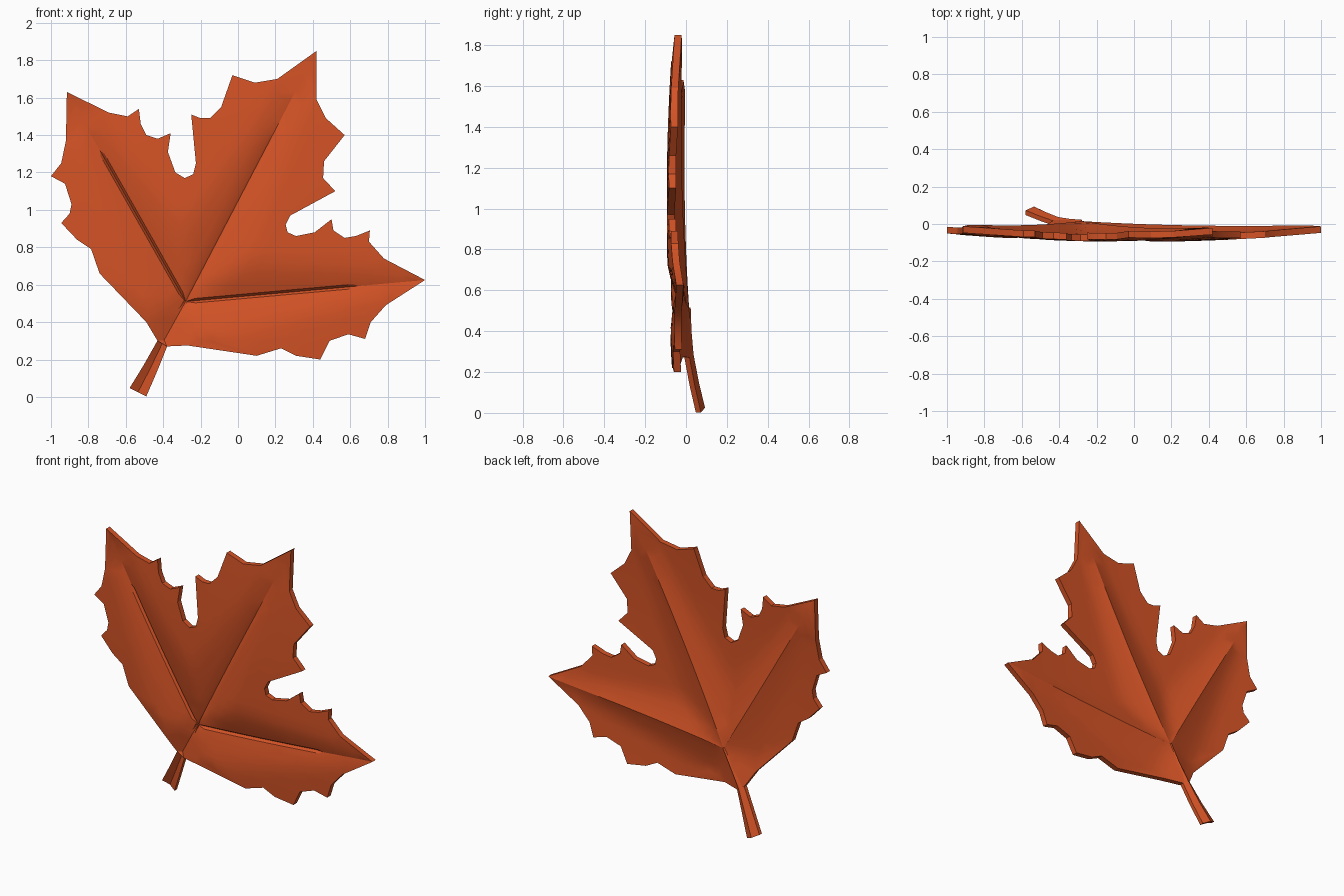
import bpy, bmesh, math
from mathutils import Vector
from mathutils.geometry import delaunay_2d_cdt

if "Cube" in bpy.data.objects:
    bpy.data.objects.remove(bpy.data.objects["Cube"])

leaf_mat = bpy.data.materials.new("autumn orange")
leaf_mat.diffuse_color = (0.66, 0.087, 0.019, 1)
leaf_mat.use_nodes = True
leaf_mat.node_tree.nodes["Principled BSDF"].inputs["Base Color"].default_value = leaf_mat.diffuse_color

# Leaf outline (x, z), clockwise from the stem
OUTLINE = [
    (-.43, .30), (-.49, .40), (-.74, .66), (-.785, .79), (-.86, .84), (-.945, .93), (-.90, .98),
    (-.89, 1.03), (-.925, 1.14), (-1.0, 1.18), (-.945, 1.25), (-.92, 1.37), (-.915, 1.63),
    (-.69, 1.52), (-.59, 1.50), (-.53, 1.54), (-.52, 1.46), (-.49, 1.40), (-.43, 1.38),
    (-.36, 1.41), (-.375, 1.31), (-.335, 1.20), (-.285, 1.17), (-.24, 1.19), (-.225, 1.25),
    (-.25, 1.51), (-.20, 1.49), (-.15, 1.49), (-.09, 1.55), (-.03, 1.72), (.09, 1.68),
    (.21, 1.70), (.42, 1.85), (.42, 1.59), (.47, 1.49), (.57, 1.40), (.46, 1.26), (.455, 1.17),
    (.52, 1.10), (.28, .97), (.255, .92), (.265, .88), (.31, .86), (.41, .88), (.50, .95),
    (.51, .89), (.57, .85), (.63, .86), (.705, .89), (.70, .83), (.78, .74), (1.0, .625),
    (.79, .49), (.71, .40), (.68, .31), (.59, .335), (.49, .30), (.44, .20), (.31, .22),
    (.23, .26), (.10, .22), (-.27, .275), (-.38, .27)]
HUB = Vector((-.28, .51))
TIPS = [Vector(p) for p in ((-.915, 1.63), (.42, 1.85), (1.0, .625))]
STEM_TOP = Vector((-.405, .285))
THICK = 0.0175
GROOVE_END = 0.68


def along(p, a, b):
    """Fraction along segment a-b and distance from it."""
    d = b - a
    t = max(0, min(1, (p - a).dot(d) / d.length_squared))
    return t, (p - a - d * t).length


def middle_y(p):
    """Domed leaf surface with the veins folded backwards."""
    r2 = min(1, (p - Vector((0, 1.0))).length_squared / 1.1)
    lift = 0
    for tip in TIPS:
        t, d = along(p, HUB, tip)
        w = 0.24 * (1 - t) + 0.03
        lift = max(lift, 0.062 * (1 - t) ** 0.7 * max(0, 1 - d / w) ** 1.4)
    t, d = along(p, HUB, STEM_TOP)
    lift = max(lift, 0.062 * max(0, 1 - d / 0.22) ** 1.4)
    return -0.03 - 0.048 * (1 - r2) + lift


def inside(p):
    hit = False
    for i, (x1, z1) in enumerate(OUTLINE):
        x0, z0 = OUTLINE[i - 1]
        if (z0 > p.y) != (z1 > p.y) and p.x < x0 + (p.y - z0) * (x1 - x0) / (z1 - z0):
            hit = not hit
    return hit


# Flat layout: outline, vein lines with groove borders, and filler points
pts = [Vector(p) for p in OUTLINE]
n = len(pts)
edges = [(i, (i + 1) % n) for i in range(n)]


def add_line(a, b, steps):
    start = len(pts)
    for i in range(steps + 1):
        pts.append(a.lerp(b, i / steps))
    edges.extend((start + i, start + i + 1) for i in range(steps))


for tip in TIPS:
    d = tip - HUB
    side = Vector((-d.y, d.x)).normalized() * 0.012
    add_line(HUB, tip, 25)
    for s in (-1, 1):
        add_line(HUB + d * 0.04 + side * s, HUB + d * (GROOVE_END + .02) + side * s, 16)
add_line(HUB, STEM_TOP.lerp(HUB, 0.08), 4)

for i in range(-16, 17):
    for j in range(3, 31):
        p = Vector((i * 0.06 + (j % 2) * 0.03, j * 0.06))
        clear = all(along(p, HUB, e)[1] > 0.03 for e in TIPS + [STEM_TOP])
        edge_gap = min(along(p, pts[k - 1], pts[k])[1] for k in range(n))
        if clear and edge_gap > 0.025 and inside(p):
            pts.append(p)

verts2d, _, tris, *_ = delaunay_2d_cdt(pts, edges, [], 1, 1e-5)
tris = [t for t in tris if inside(sum((verts2d[i] for i in t), Vector((0, 0))) / 3)]

# Leaf blade: front and back skins, with a wall around the rim
bm = bmesh.new()
front, back = {}, {}
for i in {i for t in tris for i in t}:
    p = verts2d[i]
    y = middle_y(p)
    groove = 0
    for k, tip in enumerate(TIPS):
        t, d = along(p, HUB, tip)
        if d < 0.003 and t < GROOVE_END:
            groove = 0.004 if k == 1 else 0.014
    front[i] = bm.verts.new((p.x, y - THICK + groove, p.y))
    back[i] = bm.verts.new((p.x, y + THICK, p.y))
count = {}
for t in tris:
    bm.faces.new([front[i] for i in t])
    bm.faces.new([back[i] for i in reversed(t)])
    for a, b in zip(t, list(t[1:]) + [t[0]]):
        key = (min(a, b), max(a, b))
        count[key] = count.get(key, 0) + 1
for (a, b), c in count.items():
    if c == 1:
        bm.faces.new((front[a], front[b], back[b], back[a]))


def finish(bm, name, angle):
    bmesh.ops.recalc_face_normals(bm, faces=bm.faces)
    mesh = bpy.data.meshes.new(name)
    bm.to_mesh(mesh)
    bm.free()
    obj = bpy.data.objects.new(name, mesh)
    bpy.context.collection.objects.link(obj)
    mesh.materials.append(leaf_mat)
    bpy.ops.object.select_all(action='DESELECT')
    obj.select_set(True)
    bpy.context.view_layer.objects.active = obj
    bpy.ops.object.shade_smooth_by_angle(angle=math.radians(angle))


finish(bm, "leaf_blade", 25)

# Stem: folded channel section, tapering into the hub of the veins
PATH = [(-.535, .068, .025, .05), (-.47, .038, .15, .04), (-.405, .012, .285, .03),
        (-.34, .002, .40, .018), (-.28, -.002, .515, .009)]
SECTION = [(-1, -.02), (-1, .005), (0, .025), (1, .005), (1, -.02), (0, -.003)]
bm = bmesh.new()
rings = []
for x, y, z, w in PATH:
    rings.append([bm.verts.new((x + u * w * .89, y + v, z - u * w * .45)) for u, v in SECTION])
for r0, r1 in zip(rings, rings[1:]):
    for i in range(6):
        bm.faces.new((r0[i - 1], r0[i], r1[i], r1[i - 1]))
bm.faces.new(rings[0])
bm.faces.new(rings[-1])
finish(bm, "stem", 20)
